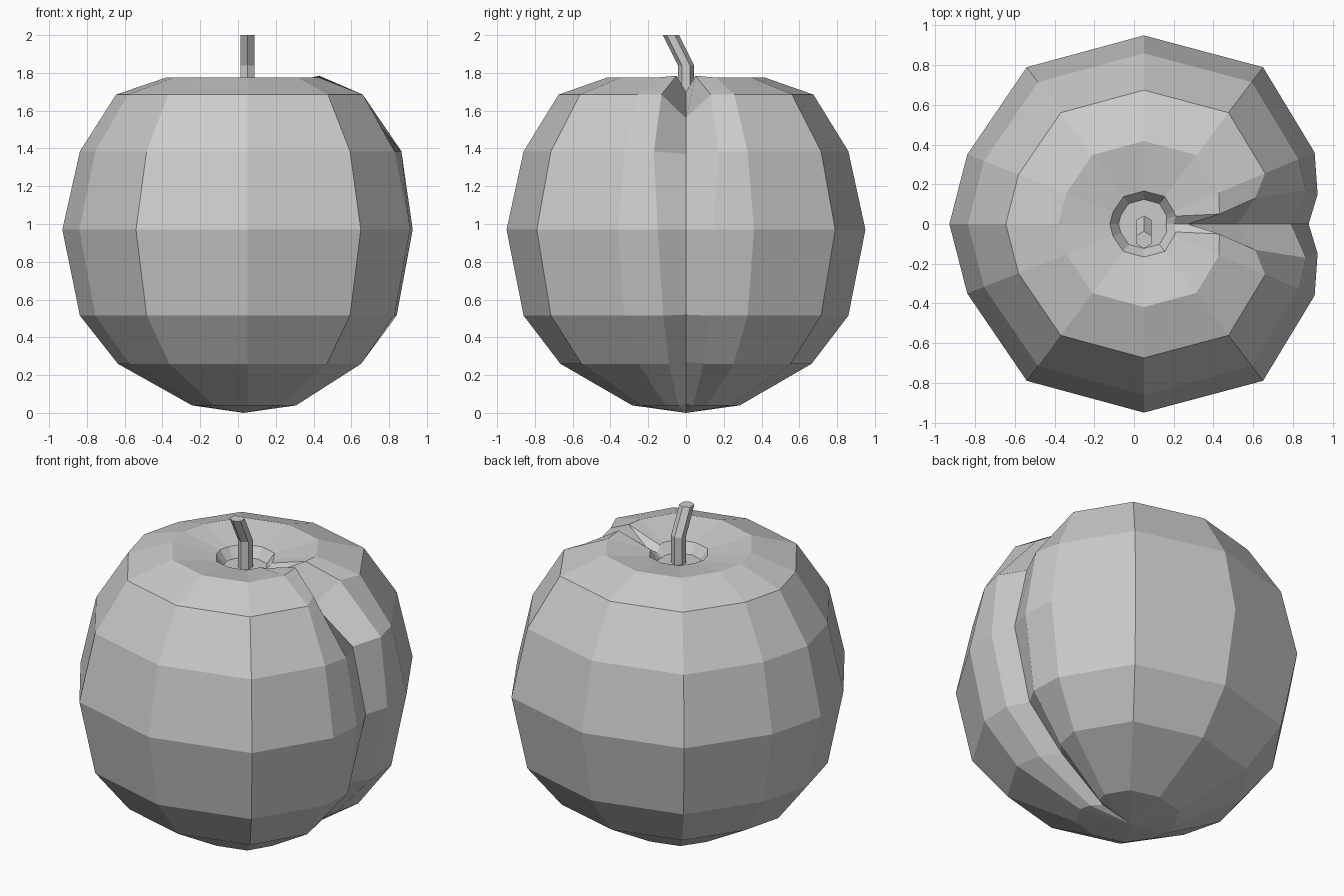
import bpy, bmesh
from mathutils import Vector

if "Cube" in bpy.data.objects:
    bpy.data.objects.remove(bpy.data.objects["Cube"])

AX = 0.05  # axis of the fruit in x

# Rings from bottom to pit: height, scale of the outline, lip (x, y, z), crease (x, z)
rings = [
    (0.04, 0.30, (0.29, 0.04, 0.04), (0.23, 0.05)),
    (0.26, 0.70, (0.62, 0.09, 0.26), (0.53, 0.27)),
    (0.515, 0.905, (0.84, 0.12, 0.515), (0.77, 0.52)),
    (0.97, 1.0, (0.925, 0.15, 0.97), (0.88, 0.97)),
    (1.385, 0.905, (0.865, 0.17, 1.385), (0.79, 1.37)),
    (1.685, 0.71, (0.61, 0.13, 1.685), (0.52, 1.56)),
    (1.775, 0.44, (0.43, 0.05, 1.785), (0.27, 1.70)),
    (1.73, 0.175, (0.21, 0.04, 1.72), (0.20, 1.69)),
    (1.67, 0.13, (0.165, 0.025, 1.67), (0.16, 1.67)),
]
# Half outline at the widest ring, from beside the crease round to the back
outline = [(0.86, 0.36), (0.60, 0.79), (0, 0.95), (-0.59, 0.79), (-0.89, 0.35), (-0.98, 0)]

# Fruit body with crease
bm = bmesh.new()
loops = []
for z, s, lip, (cx, cz) in rings:
    half = [lip] + [(AX + x * s, y * s, z) for x, y in outline]
    pts = [(cx, 0, cz)] + half + [(x, -y, zz) for x, y, zz in reversed(half[:-1])]
    loops.append([bm.verts.new(p) for p in pts])
n = len(loops[0])
for a, b in zip(loops, loops[1:]):
    for i in range(n):
        j = (i + 1) % n
        bm.faces.new((a[i], a[j], b[j], b[i]))
pole = bm.verts.new((0.03, 0, 0))
pit = bm.verts.new((AX, 0, 1.67))
for i in range(n):
    j = (i + 1) % n
    bm.faces.new((pole, loops[0][j], loops[0][i]))
    bm.faces.new((pit, loops[-1][i], loops[-1][j]))
me = bpy.data.meshes.new("fruit_body")
bm.to_mesh(me)
bm.free()
bpy.context.collection.objects.link(bpy.data.objects.new("fruit_body", me))

# Bent six-sided stem
bm = bmesh.new()
hexa = [(0, -0.043), (0.037, -0.021), (0.037, 0.021), (0, 0.043), (-0.037, 0.021), (-0.037, -0.021)]
stem = [[bm.verts.new(Vector((AX + x, y + dy, z))) for x, y in hexa]
        for dy, z in ((0, 1.64), (0, 1.84), (-0.08, 2.0))]
for a, b in zip(stem, stem[1:]):
    for i in range(6):
        j = (i + 1) % 6
        bm.faces.new((a[i], a[j], b[j], b[i]))
bm.faces.new(stem[-1])
bm.faces.new(stem[0][::-1])
me = bpy.data.meshes.new("stem")
bm.to_mesh(me)
bm.free()
bpy.context.collection.objects.link(bpy.data.objects.new("stem", me))
